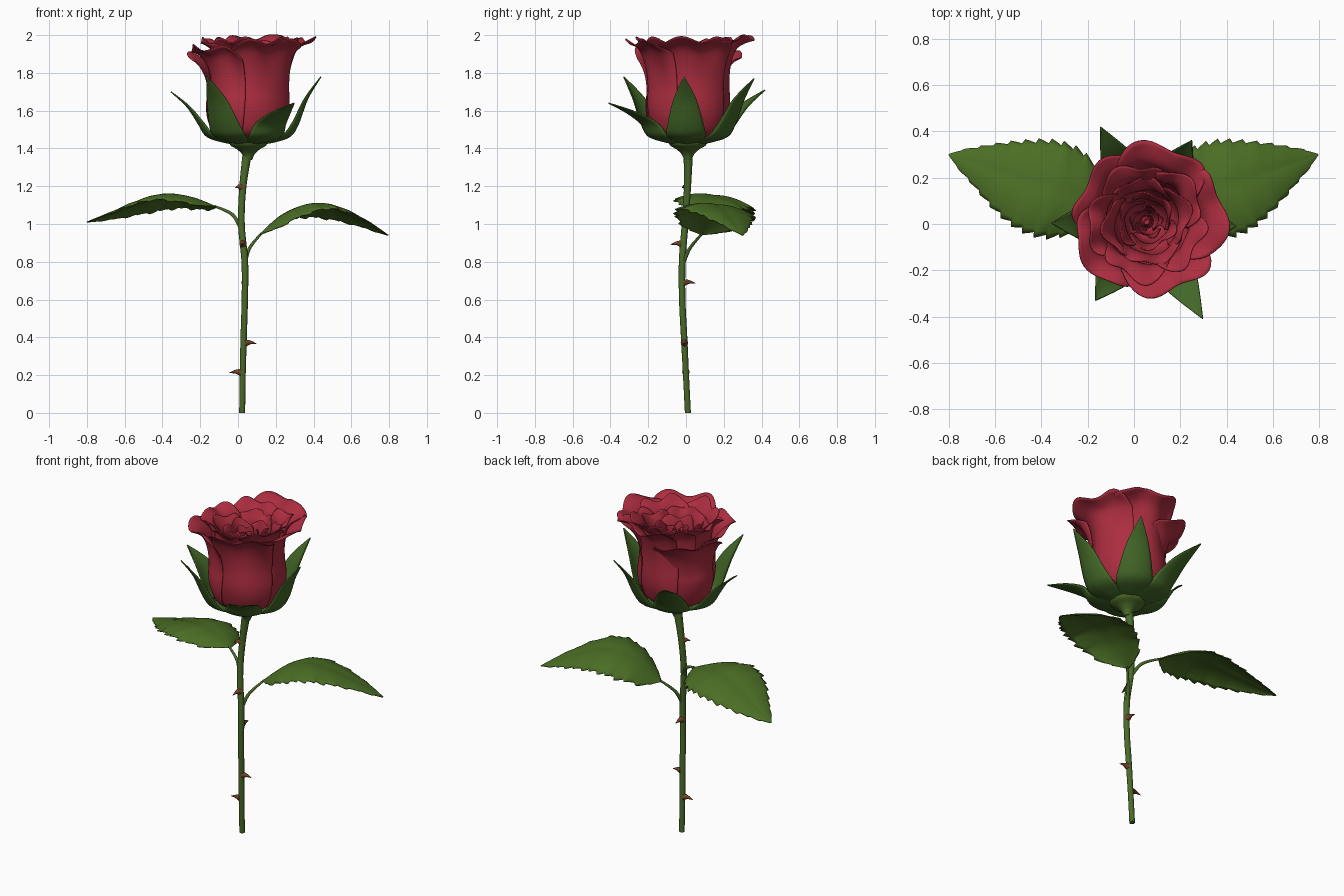
import bpy, bmesh, math, random
from mathutils import Vector

if "Cube" in bpy.data.objects:
    bpy.data.objects.remove(bpy.data.objects["Cube"])

random.seed(11)
CX, CY = 0.055, 0.01          # flower axis


def material(name, rgb):
    m = bpy.data.materials.new(name)
    m.diffuse_color = (*rgb, 1)
    m.use_nodes = True
    m.node_tree.nodes["Principled BSDF"].inputs["Base Color"].default_value = m.diffuse_color
    return m


RED = material("petal red", (0.41, 0.026, 0.05))
LEAF = material("leaf green", (0.07, 0.155, 0.018))
SEPAL = material("sepal green", (0.055, 0.135, 0.02))
STEM = material("stem green", (0.07, 0.145, 0.022))
BROWN = material("thorn brown", (0.17, 0.055, 0.02))


def spline(pts, t):
    """Smooth curve through evenly spaced points, t in 0..1."""
    pts = [Vector(p) for p in pts]
    n = len(pts) - 1
    i = min(int(t * n), n - 1)
    f = t * n - i
    a, b, c, d = pts[max(i - 1, 0)], pts[i], pts[i + 1], pts[min(i + 2, n)]
    return 0.5 * (2 * b + (c - a) * f + (2 * a - 5 * b + 4 * c - d) * f * f
                  + (3 * b - a - 3 * c + d) * f ** 3)


def sheet(name, func, nu, nv, mat, thick=0.005):
    """Surface from func(u in -1..1, v in 0..1), given a little thickness."""
    verts = [func(2 * i / nu - 1, j / nv) for j in range(nv + 1) for i in range(nu + 1)]
    w = nu + 1
    faces = [(j * w + i, j * w + i + 1, j * w + w + i + 1, j * w + w + i)
             for j in range(nv) for i in range(nu)]
    me = bpy.data.meshes.new(name)
    me.from_pydata(verts, [], faces)
    me.materials.append(mat)
    me.polygons.foreach_set("use_smooth", [True] * len(faces))
    ob = bpy.data.objects.new(name, me)
    bpy.context.collection.objects.link(ob)
    s = ob.modifiers.new("thickness", 'SOLIDIFY')
    s.thickness = thick
    s.offset = 0


def tube(name, pts, radii, mat, sides=14, steps=40):
    """Tapered round tube along a smooth path, with closed ends."""
    bm = bmesh.new()
    rings = []
    for k in range(steps + 1):
        t = k / steps
        p = spline(pts, t)
        d = (spline(pts, min(t + .01, 1)) - spline(pts, max(t - .01, 0))).normalized()
        side = d.cross(Vector((0.3, 1, 0.1))).normalized()
        up = d.cross(side)
        r = spline([(x, 0, 0) for x in radii], t).x
        rings.append([bm.verts.new(p + r * (side * math.cos(a) + up * math.sin(a)))
                      for a in (2 * math.pi * i / sides for i in range(sides))])
    for lo, hi in zip(rings, rings[1:]):
        for i in range(sides):
            bm.faces.new((lo[i], lo[(i + 1) % sides], hi[(i + 1) % sides], hi[i])).smooth = True
    bm.faces.new(rings[0])
    bm.faces.new(rings[-1])
    bmesh.ops.recalc_face_normals(bm, faces=bm.faces)
    me = bpy.data.meshes.new(name)
    bm.to_mesh(me)
    bm.free()
    me.materials.append(mat)
    bpy.context.collection.objects.link(bpy.data.objects.new(name, me))


def polar(r, a, z):
    return (CX + r * math.cos(a), CY + r * math.sin(a), z)


# stem
STEM_PATH = [(.022, .01, 0), (.025, 0, .2), (.03, -.01, .4), (.036, -.02, .6),
             (.036, -.02, .8), (.018, -.005, 1.0), (.026, .008, 1.2), (.053, .012, 1.4)]
tube("stem", STEM_PATH, [.016, .016, .017, .017, .018, .018, .019, .026], STEM)

# swollen base under the flower
tube("flower_base", [(CX, CY, z) for z in (1.34, 1.37, 1.395, 1.415, 1.435, 1.45)],
     [.02, .034, .06, .093, .1, .07], STEM, 24, 20)

# thorns: height, direction in degrees, length
for n, (z, deg, ln) in enumerate([(.215, 180, .06), (.37, 0, .055), (.69, 90, .058),
                                  (.895, -95, .055), (1.195, 215, .035)]):
    p = spline(STEM_PATH, z / 1.4)
    d = Vector((math.cos(math.radians(deg)), math.sin(math.radians(deg)), 0))
    up = Vector((0, 0, 1))
    tube(f"thorn_{n + 1}", [p + d * .01, p + d * (.015 + ln * .4) + up * .003,
                            p + d * (.015 + ln) - up * .004],
         [.02, .01, .0008], BROWN, 10, 8)


# petals: rounded top corners, wavy rim
def petal(name, deg, half, prof, wave, lean):
    a0, h = math.radians(deg), math.radians(half)
    p1, p2 = random.uniform(0, 6), random.uniform(0, 6)

    def f(u, v):
        s = v * (1 - .17 * abs(u) ** 3.5)
        q = spline([(r, z, 0) for r, z in prof], s)
        r = q.x + lean * u * min(1, 3 * v)
        r += wave * (s ** 4 * math.sin(6 * u + p1) + .4 * s * math.sin(4 * u + 7 * v + p2))
        z = q.y + wave * s ** 5 * math.sin(7.5 * u + p2)
        a = a0 + h * u * (.8 + .2 * math.sin(math.pi * min(1, v * .75)))
        return polar(max(r, .004), a, min(z, 2.0))
    sheet(name, f, 32, 28, RED)


# outer ring: direction, rim height, rim radius
for n, (deg, top, rim) in enumerate([(6, 1.975, .345), (74, 1.99, .34), (140, 1.9, .32),
                                     (213, 1.935, .32), (292, 1.965, .325)]):
    k = (top - 1.44) / .53
    prof = [(.05, 1.44), (.165, 1.475), (.203, 1.545), (.215, 1.63)] + [
        (r, 1.44 + k * (z - 1.44)) for r, z in ((.208, 1.74), (.218, 1.84), (.255, 1.925))]
    petal(f"outer_petal_{n + 1}", deg, 53, prof + [(rim, top)], .018, .01)

# inner rings: wall radius, rim height, rim flare, count, half span, turn, waviness
for m, (k, top, flare, cnt, half, turn, wave) in enumerate([
        (.182, 1.975, 1.38, 5, 48, 38, .016), (.142, 1.94, 1.3, 4, 58, 10, .014),
        (.095, 1.915, 1.25, 3, 75, 50, .012), (.055, 1.895, 1.15, 3, 75, 20, .007)]):
    prof = [(.03, 1.46), (k * .8, 1.5), (k, 1.6), (k * 1.02, 1.72),
            (k, top - .12), (k * 1.08, top - .05), (k * flare, top)]
    for i in range(cnt):
        petal(f"inner_petal_{m + 1}_{i + 1}", turn + 360 * i / cnt, half, prof, wave, .011)

# rolled heart of the flower, filled at the bottom
sheet("petal_heart", lambda u, v: polar((.006 + .016 * (u + 1)) * (.75 + .25 * v),
                                        u * 1.5 * math.pi,
                                        1.6 + .28 * v + .008 * v * math.sin(9 * u)),
      50, 10, RED, .004)
tube("petal_heart_core", [(CX, CY, z) for z in (1.46, 1.65, 1.84)], [.03, .03, .012], RED, 12, 6)


# sepals: tip radius and tip height, six around the flower
def sepal(name, deg, tip_r, tip_z):
    a0 = math.radians(deg)
    prof = [(.05, 1.42), (.14, 1.435), (.222, 1.465), (.265, 1.53),
            (.265 + .42 * (tip_r - .265), 1.53 + .54 * (tip_z - 1.53)), (tip_r, tip_z)]

    def f(u, v):
        r, z, _ = spline([(*p, 0) for p in prof], v)
        w = spline([(x, 0, 0) for x in (.05, .085, .112, .1, .06, .001)], v).x
        # edges pulled slightly inward
        return polar(r - .012 * u * u * v * (1 - v) * 4, a0 + u * w / max(r, .09),
                     z + .008 * abs(u) * (1 - v))
    sheet(name, f, 10, 26, SEPAL, .006)


for n, (deg, r, z) in enumerate([(-3, .385, 1.78), (61, .4, 1.77), (116, .455, 1.71),
                                 (181, .41, 1.70), (237, .405, 1.78), (300, .485, 1.64)]):
    sepal(f"sepal_{n + 1}", deg, r, z)


# leaves with serrated edges, and their stalks
def leaf(name, mid, sx):
    side = Vector((-.3 * sx, .95, 0))

    def f(u, v):
        p = spline(mid, v)
        w = spline([(x, 0, 0) for x in (.012, .14, .198, .213, .2, .166, .117, .06, .002)], v).x
        saw = (v * 13) % 1 - .6
        w *= 1 + .13 * saw * u ** 6
        p = p + side * (u * w) + Vector((sx * .12 * abs(u) * w, 0, 0))
        k = w / .2
        p.z += k * (-.022 * u - .068 * u * u + .025 * abs(u) + .004 * math.sin(40 * v) * u * u)
        return p
    sheet(name, f, 16, 78, LEAF, .005)


leaf("right_leaf", [(.115, .085, .945), (.24, .12, 1.05), (.37, .155, 1.1),
                    (.5, .195, 1.083), (.65, .25, 1.02), (.795, .3, .94)], 1)
leaf("left_leaf", [(-.115, .085, 1.09), (-.23, .12, 1.135), (-.36, .155, 1.15),
                   (-.5, .195, 1.115), (-.65, .25, 1.06), (-.8, .3, 1.01)], -1)
tube("right_leaf_stalk", [(.036, -.02, .78), (.06, .02, .87), (.125, .088, .952)],
     [.011, .009, .006], STEM, 10, 16)
tube("left_leaf_stalk", [(.018, -.005, .97), (-.03, .035, 1.05), (-.125, .088, 1.095)],
     [.011, .009, .006], STEM, 10, 16)
